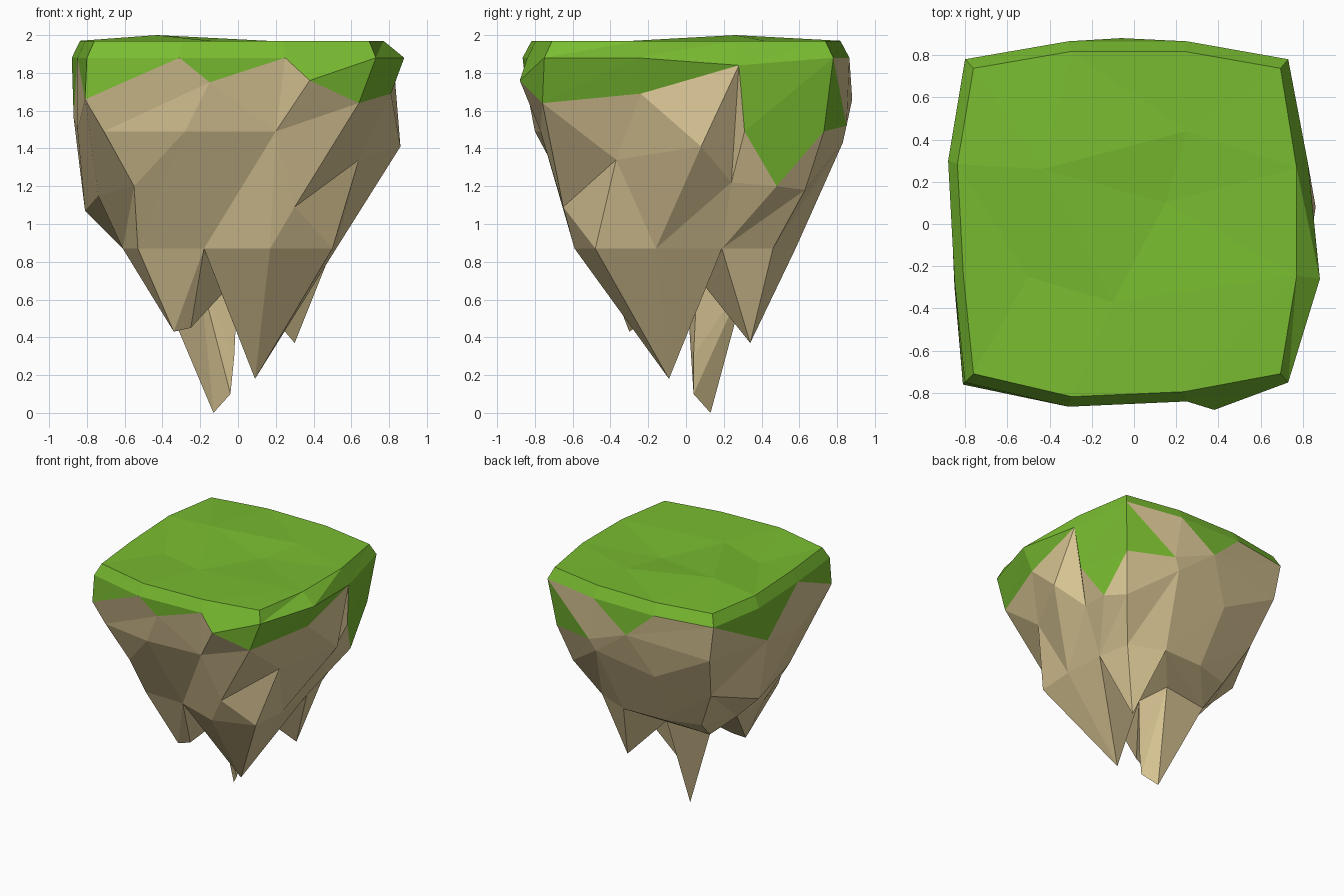
import bpy, bmesh
from mathutils import Vector
from mathutils.geometry import delaunay_2d_cdt

if "Cube" in bpy.data.objects:
    bpy.data.objects.remove(bpy.data.objects["Cube"])


def material(name, rgb):
    m = bpy.data.materials.new(name)
    m.diffuse_color = (*rgb, 1)
    m.use_nodes = True
    m.node_tree.nodes["Principled BSDF"].inputs["Base Color"].default_value = m.diffuse_color
    return m


GREEN = material("grass green", (0.19, 0.50, 0.03))
TAN = material("rock tan", (0.70, 0.565, 0.30))


def make_object(name, bm, mat):
    mesh = bpy.data.meshes.new(name)
    bm.to_mesh(mesh)
    bm.free()
    mesh.materials.append(mat)
    ob = bpy.data.objects.new(name, mesh)
    bpy.context.collection.objects.link(ob)
    return ob


def mesh_from_tris(name, tris, mat):
    """Build an object from triangles of Vectors, welding shared corners."""
    bm = bmesh.new()
    for t in tris:
        bm.faces.new([bm.verts.new(p) for p in t])
    bmesh.ops.remove_doubles(bm, verts=bm.verts[:], dist=0.0005)
    return make_object(name, bm, mat)


def ring(points, z=None):
    return [Vector(p if z is None else (*p, z)) for p in points]


N = 12
# Cross-sections from top to bottom, counter-clockwise from the front left corner
lip = ring([(-.80, -.75), (-.31, -.865), (.25, -.84), (.73, -.75), (.88, -.26), (.825, .28),
            (.73, .78), (.25, .865), (-.31, .865), (-.80, .78), (-.88, .30), (-.85, -.26)], 1.88)
rim = [Vector((max(-.84, min(.77, p.x * .95)), p.y * .945, 1.97)) for p in lip]
lip[5].z = 1.84
fringe = ring([(-.81, -.76, 1.66), (-.15, -.85, 1.75), (.38, -.88, 1.76), (.64, -.76, 1.64),
               (.81, -.24, 1.69), (.79, .31, 1.49), (.68, .73, 1.49), (.30, .85, 1.52),
               (-.06, .88, 1.66), (-.75, .76, 1.58), (-.87, .17, 1.56), (-.85, -.30, 1.50)])
waist = ring([(-.55, -.64, 1.20), (-.28, -.80, 1.49), (.20, -.77, 1.49), (.64, -.37, 1.34),
              (.86, .08, 1.41), (.70, .48, 1.20), (.60, .63, 1.18), (.25, .83, 1.43),
              (-.25, .77, 1.32), (-.65, .60, 1.20), (-.81, .20, 1.07), (-.74, -.30, 1.15)])
base = ring([(-.53, -.46), (-.18, -.47), (.17, -.59), (.50, -.48), (.52, -.16), (.50, .19),
             (.45, .46), (.17, .58), (-.18, .57), (-.48, .48), (-.61, .20), (-.61, -.16)], .87)


def band(upper, lower, i, flip=False):
    """Two outward triangles joining column i to the next column."""
    j = (i + 1) % N
    a, b, c, d = upper[i], upper[j], lower[j], lower[i]
    if flip:
        return (c, b, a), (d, c, a)
    return (d, b, a), (d, c, b)


def fan(upper, lower, i, mid, top=True):
    """Outward triangles around an extra point inside the panel."""
    j = (i + 1) % N
    loop = [upper[i], lower[i], lower[j], upper[j]]
    return [(loop[k], loop[(k + 1) % 4], mid) for k in range(4 if top else 3)]


grass, rock = [], []

# Turf top: gently uneven surface inside the rim
bumps = ring([(-.43, .26, 2.0), (.25, .44, 1.965), (.15, .10, 1.945),
              (-.50, -.25, 1.945), (-.10, -.37, 1.965)])
pts = rim + bumps
flat, _, faces, *_ = delaunay_2d_cdt([p.xy for p in pts], [],
                                     [list(range(N))], 1, 1e-5)
for f in faces:
    tri = [min(pts, key=lambda p: (p.xy - flat[k]).length) for k in f]
    if (tri[1] - tri[0]).cross(tri[2] - tri[0]).z < 0:
        tri.reverse()
    grass.append(tri)

# Bevel of the turf
for i in range(N):
    grass += band(rim, lip, i)

# Ragged grass fringe, upper and lower triangle per column:
# G = grass, T = rock, x = left for the rock facets below, F = other diagonal
codes = "GT Gx GG GG Gx GG TGF GTF TT GTF GT GTF".split()
for i, code in enumerate(codes):
    for tri, c in zip(band(lip, fringe, i, "F" in code), code):
        if c != "x":
            (grass if c == "G" else rock).append(tri)

# Special facets on the front and right faces
left_knob, front_knob, right_knob = ring([(-.71, -.73, 1.49), (.30, -.65, 1.09), (.68, .24, 1.22)])
L, B, C = lip, fringe, waist
rock += [(B[1], C[1], C[2]), (B[1], C[2], L[2]), (L[2], C[2], B[2])]
rock += [(B[2], C[2], B[3]), (C[2], front_knob, B[3]), (front_knob, C[3], B[3])]
rock += [(B[4], C[4], L[5]), (C[4], right_knob, L[5]),
         (right_knob, B[5], L[5]), (right_knob, C[5], B[5])]

# Rock sides, with one long grass tongue on the right
for i in range(N):
    if i == 0:
        rock += fan(fringe, waist, i, left_knob)
    elif i not in (1, 2, 4):
        t1, t2 = band(fringe, waist, i)
        (grass if i == 5 else rock).append(t1)
        rock.append(t2)
    if i in (2, 4):
        rock += fan(waist, base, i, front_knob if i == 2 else right_knob, top=False)
    else:
        rock += band(waist, base, i, i in (3, 9))

mesh_from_tris("grass_cap", grass, GREEN)
mesh_from_tris("rock_body", rock, TAN)


# Hanging rock spikes: hull of a patch of the underside and its tips, open at the top
def spike(name, root, tips):
    bm = bmesh.new()
    top = [bm.verts.new(p) for p in root]
    for t in tips:
        bm.verts.new(t)
    bmesh.ops.convex_hull(bm, input=bm.verts[:])
    bmesh.ops.recalc_face_normals(bm, faces=bm.faces[:])
    inner = [f for f in bm.faces if all(v in top for v in f.verts)]
    bmesh.ops.delete(bm, geom=inner, context='FACES')
    make_object(name, bm, TAN)


def sector(*columns):
    return [base[c] for c in columns] + [Vector((0, .06, .72))]


spike("front_spike", sector(1, 2, 3, 4, 5), [(.09, -.09, .18)])
spike("right_spike", sector(5, 6, 7), [(.30, .34, .37)])
spike("left_spike", sector(10, 11, 0, 1), [(-.34, -.30, .43), (-.25, -.27, .45)])

# Back underside bulges slightly, then carries the longest spike
back_root = ring([(-.05, .33, .74), (-.43, .30, .71)])
spike("back_underside", sector(7, 8, 9, 10), back_root)
spike("back_spike", back_root + ring([(0, .06, .72), (-.2, .0, .72)]),
      [(-.22, .17, .37), (-.02, .04, .30), (-.13, .13, 0), (-.04, .04, .10)])
